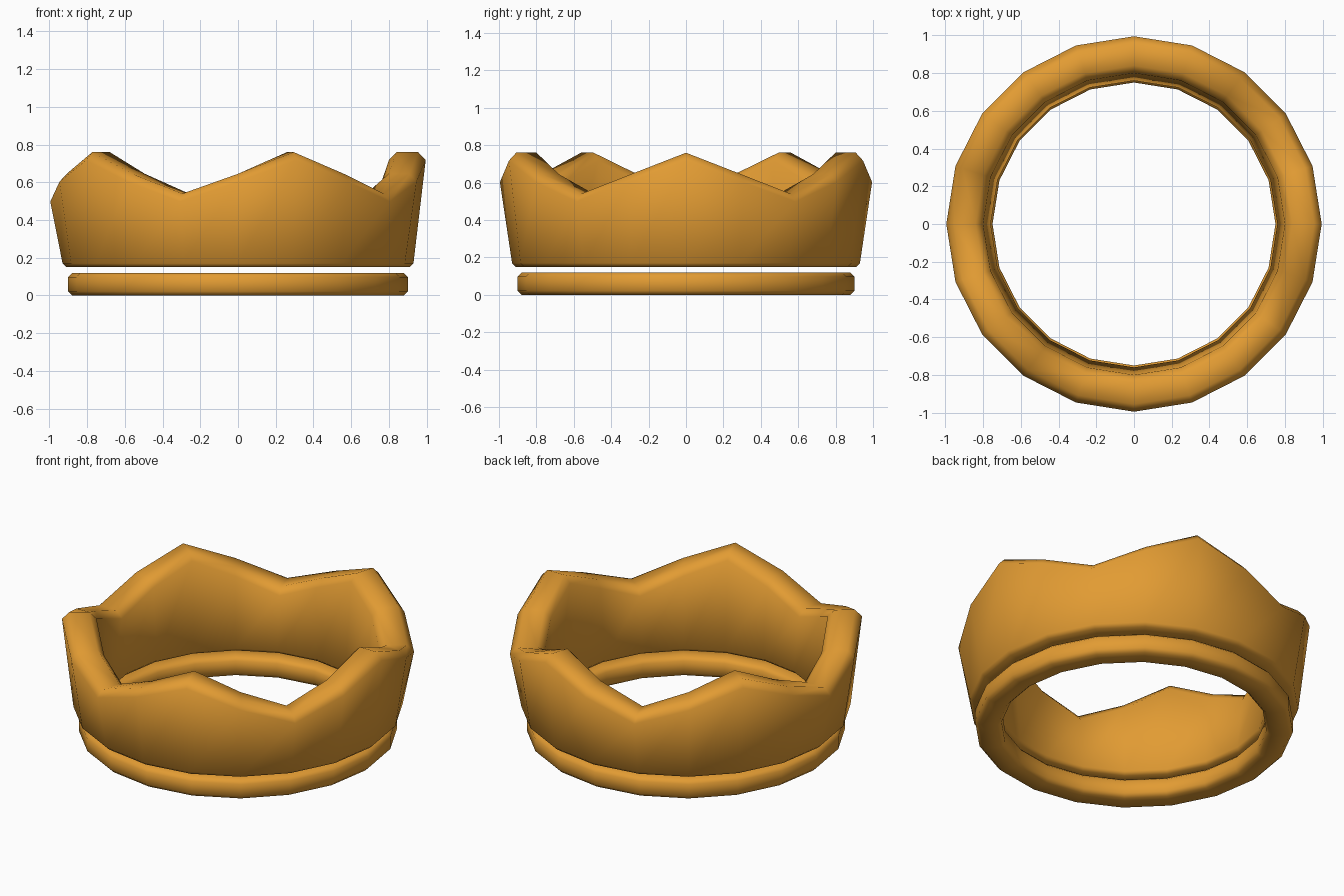
import bpy
import bmesh
from math import cos, sin, tau

if "Cube" in bpy.data.objects:
    bpy.data.objects.remove(bpy.data.objects["Cube"])

SEGMENTS = 20

gold = bpy.data.materials.new("warm gold")
gold.use_nodes = True
gold.diffuse_color = (0.76, 0.33, 0.033, 1)
gold.node_tree.nodes["Principled BSDF"].inputs["Base Color"].default_value = gold.diffuse_color


def lathe(name, section):
    """Sweep a closed (radius, height) section, which may vary per segment, around z."""
    bm = bmesh.new()
    loops = []
    for i in range(SEGMENTS):
        a = tau * i / SEGMENTS
        loops.append([bm.verts.new((r * cos(a), r * sin(a), z)) for r, z in section(i)])
    for i, here in enumerate(loops):
        after = loops[(i + 1) % SEGMENTS]
        for j in range(len(here)):
            k = (j + 1) % len(here)
            bm.faces.new((here[j], after[j], after[k], here[k]))
    bmesh.ops.recalc_face_normals(bm, faces=bm.faces)
    for face in bm.faces:
        face.smooth = True
    mesh = bpy.data.meshes.new(name)
    bm.to_mesh(mesh)
    bm.free()
    mesh.materials.append(gold)
    obj = bpy.data.objects.new(name, mesh)
    bpy.context.collection.objects.link(obj)


def band_section(i):
    """Bevelled rectangle, the same all round."""
    inner, outer, top, b = 0.75, 0.90, 0.12, 0.022
    return [(outer - b, 0), (outer, b), (outer, top - b), (outer - b, top),
            (inner + b, top), (inner, top - b), (inner, b), (inner + b, 0)]


# Crest height repeats every four segments: point, slope, valley, slope
CREST = [0.76, 0.645, 0.54, 0.645]


def crown_section(i):
    """Outward leaning wall with bevelled rims and a zigzag crest."""
    top = CREST[i % 4]
    return [(0.91, 0.15), (0.93, 0.17), (0.995, top - 0.042), (0.955, top),
            (0.84, top), (0.80, top - 0.042), (0.76, 0.17), (0.78, 0.15)]


lathe("base_band", band_section)
lathe("crown_wall", crown_section)
